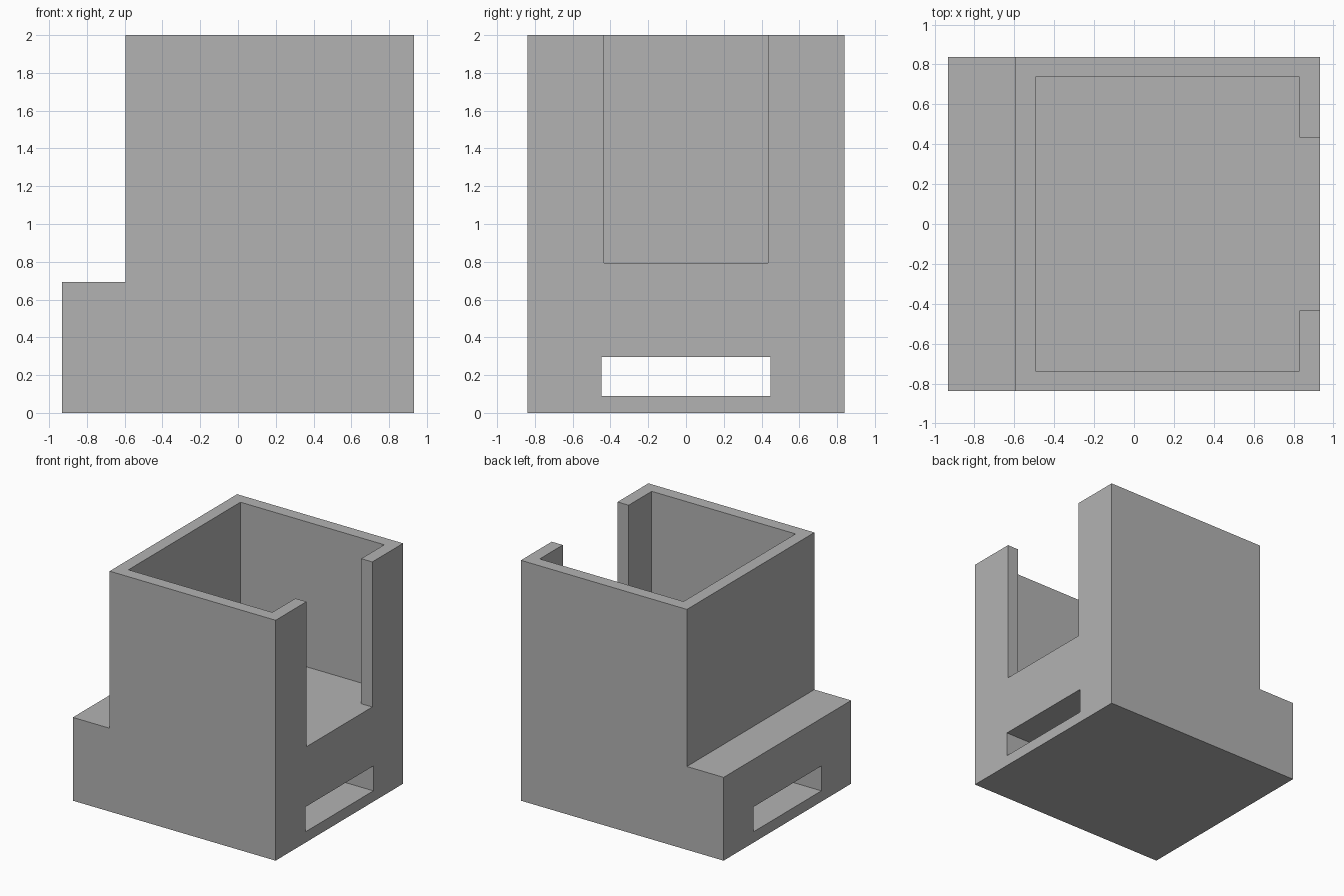
import bpy
import bmesh
from mathutils import Vector

default = bpy.data.objects.get("Cube")
if default:
    bpy.data.objects.remove(default, do_unlink=True)

grey = bpy.data.materials.new("plain grey")
grey.use_nodes = True
colour = (0.45, 0.45, 0.45, 1)
grey.diffuse_color = colour
grey.node_tree.nodes["Principled BSDF"].inputs["Base Color"].default_value = colour


def prism(name, profile, sweep):
    """Flat profile of 3D points swept along a vector into a solid."""
    bm = bmesh.new()
    face = bm.faces.new([bm.verts.new(p) for p in profile])
    swept = bmesh.ops.extrude_face_region(bm, geom=[face])["geom"]
    moved = [v for v in swept if isinstance(v, bmesh.types.BMVert)]
    bmesh.ops.translate(bm, verts=moved, vec=Vector(sweep))
    bmesh.ops.recalc_face_normals(bm, faces=bm.faces)
    mesh = bpy.data.meshes.new(name)
    bm.to_mesh(mesh)
    bm.free()
    mesh.materials.append(grey)
    obj = bpy.data.objects.new(name, mesh)
    bpy.context.collection.objects.link(obj)
    return obj


def cut(target, cutter):
    """Subtract the cutter, apply the result and remove the cutter."""
    cutter.hide_render = True
    mod = target.modifiers.new("cut", "BOOLEAN")
    mod.operation = "DIFFERENCE"
    mod.solver = "EXACT"
    mod.object = cutter
    bpy.context.view_layer.objects.active = target
    bpy.ops.object.modifier_apply(modifier=mod.name)
    bpy.data.objects.remove(cutter, do_unlink=True)


HX, HY, HEIGHT = 0.933, 0.838, 2   # half length, half width, height
STEP_X, STEP_Z = -0.595, 0.693
FLOOR, WALL = 0.793, 0.102
NOTCH = 0.433
SLOT_Y, SLOT_LOW, SLOT_HIGH = 0.447, 0.09, 0.297

# Stepped body
side = [(-HX, 0), (HX, 0), (HX, HEIGHT), (STEP_X, HEIGHT),
        (STEP_X, STEP_Z), (-HX, STEP_Z)]
body = prism("stepped_holder_body", [(x, -HY, z) for x, z in side], (0, 2 * HY, 0))

# Open compartment with its access notch on the +x side
inner_y, inner_x = HY - WALL, HX - WALL
plan = [(STEP_X + WALL, -inner_y), (inner_x, -inner_y), (inner_x, -NOTCH),
        (HX + 1, -NOTCH), (HX + 1, NOTCH), (inner_x, NOTCH),
        (inner_x, inner_y), (STEP_X + WALL, inner_y)]
cut(body, prism("compartment_cutter", [(x, y, FLOOR) for x, y in plan], (0, 0, HEIGHT)))

# Slot running through the base from end to end
slot = [(-SLOT_Y, SLOT_LOW), (SLOT_Y, SLOT_LOW), (SLOT_Y, SLOT_HIGH), (-SLOT_Y, SLOT_HIGH)]
cut(body, prism("slot_cutter", [(-HX - 1, y, z) for y, z in slot], (2 * HX + 2, 0, 0)))
